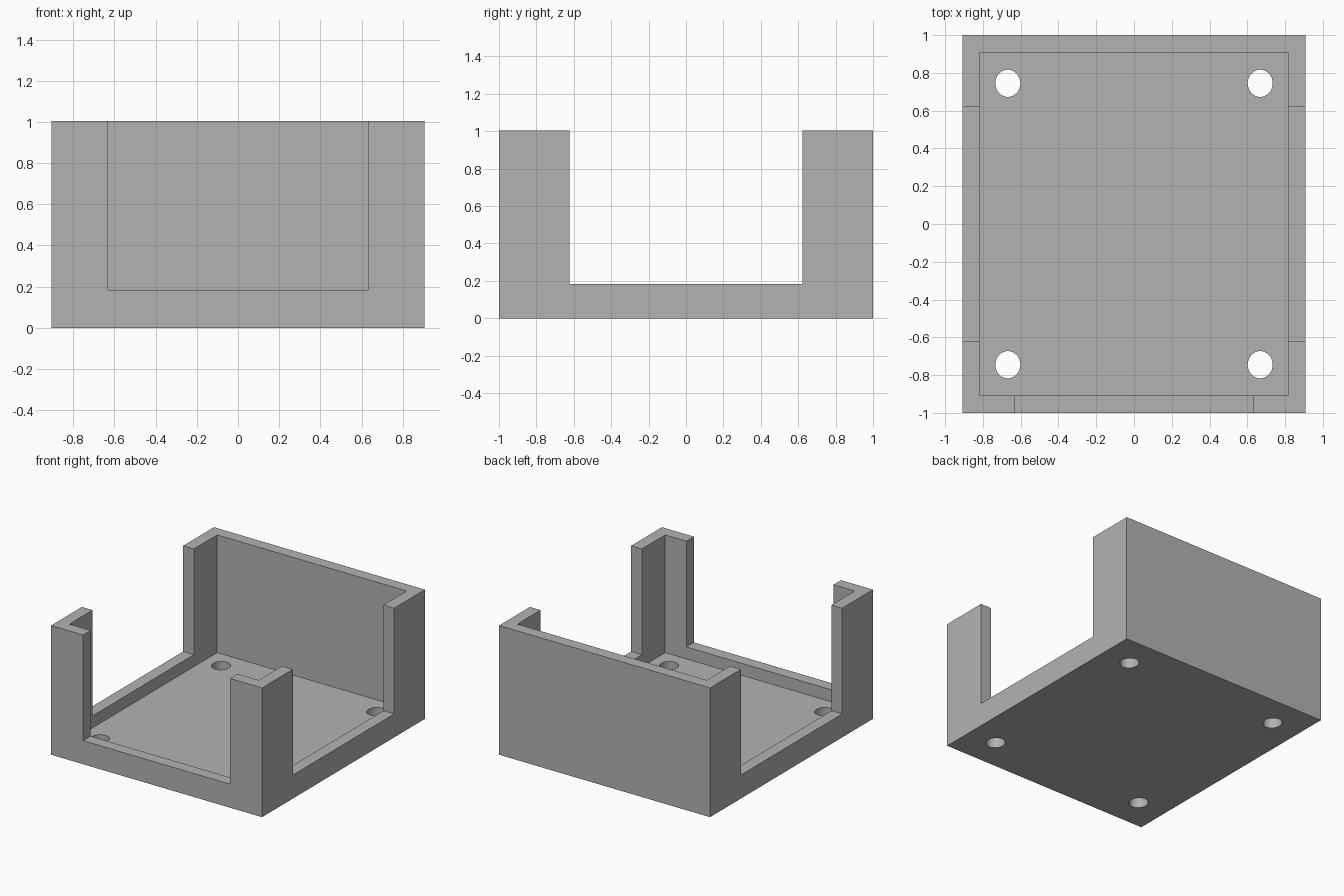
import bpy

cube = bpy.data.objects.get("Cube")
if cube:
    bpy.data.objects.remove(cube, do_unlink=True)

W, D, H = 0.907, 1.0, 1.005      # half width, half depth, height
WALL, FLOOR, SILL = 0.092, 0.09, 0.183
CUT_X, CUT_Y = 0.632, 0.622      # half widths of the openings

grey = bpy.data.materials.new("plain grey")
grey.use_nodes = True
grey.diffuse_color = (0.45, 0.45, 0.45, 1)
grey.node_tree.nodes["Principled BSDF"].inputs["Base Color"].default_value = (0.45, 0.45, 0.45, 1)


def box(name, lo, hi):
    bpy.ops.mesh.primitive_cube_add(size=1, location=[(a + b) / 2 for a, b in zip(lo, hi)])
    ob = bpy.context.object
    ob.name = name
    ob.scale = [b - a for a, b in zip(lo, hi)]
    bpy.ops.object.transform_apply(location=True, rotation=False, scale=True)
    ob.data.materials.append(grey)
    return ob


def cut(target, cutter):
    mod = target.modifiers.new(cutter.name, 'BOOLEAN')
    mod.operation = 'DIFFERENCE'
    mod.solver = 'EXACT'
    mod.object = cutter
    bpy.context.view_layer.objects.active = target
    bpy.ops.object.modifier_apply(modifier=mod.name)
    bpy.data.objects.remove(cutter, do_unlink=True)


# Solid block, hollowed into an open tray
tray = box("open_tray", (-W, -D, 0), (W, D, H))
cut(tray, box("cavity", (-W + WALL, -D + WALL, FLOOR), (W - WALL, D - WALL, H + 1)))

# Openings through both side walls, and through the front wall only
cut(tray, box("side_opening", (-W - 1, -CUT_Y, SILL), (W + 1, CUT_Y, H + 1)))
cut(tray, box("front_opening", (-CUT_X, -D - 1, SILL), (CUT_X, 0, H + 1)))

# Slightly oval screw holes in the floor corners
for sx in (-1, 1):
    for sy in (-1, 1):
        bpy.ops.mesh.primitive_cylinder_add(vertices=48, radius=1, depth=1,
                                            location=(sx * 0.668, sy * 0.745, 0))
        hole = bpy.context.object
        hole.name = "screw_hole"
        hole.scale = (0.066, 0.072, 0.5)
        bpy.ops.object.transform_apply(location=True, rotation=False, scale=True)
        hole.data.materials.append(grey)
        cut(tray, hole)

# Smooth hole walls, crisp box edges
bpy.ops.object.select_all(action='DESELECT')
tray.select_set(True)
bpy.context.view_layer.objects.active = tray
bpy.ops.object.shade_smooth_by_angle(angle=0.5)
